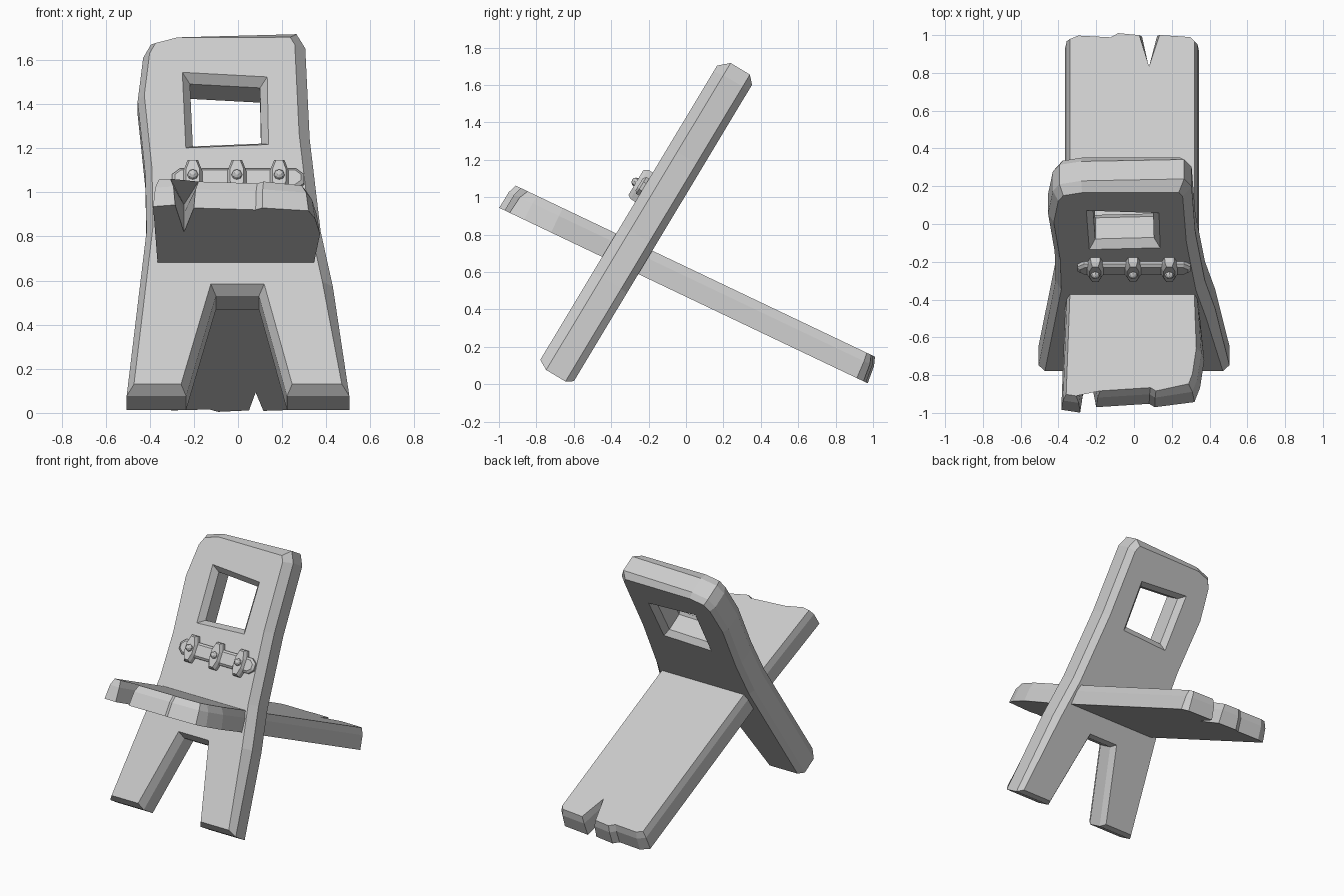
import bpy, bmesh, math
from mathutils import Vector, Matrix

cube = bpy.data.objects.get("Cube")
if cube:
    bpy.data.objects.remove(cube, do_unlink=True)

wood = bpy.data.materials.new("plain_grey")
wood.use_nodes = True
wood.diffuse_color = (0.6, 0.6, 0.6, 1)
wood.node_tree.nodes["Principled BSDF"].inputs["Base Color"].default_value = (0.6, 0.6, 0.6, 1)

# Plank frames: across, along, outward
X = Vector((1, 0, 0))
BACK = (X, Vector((0, 0.515, 0.857)), Vector((0, -0.857, 0.515)))
SEAT = (X, Vector((0, 0.903, -0.430)), Vector((0, 0.430, 0.903)))


def place(frame, a, b, c):
    return frame[0] * a + frame[1] * b + frame[2] * c


def inset(points, amount, weight):
    """Move a counter-clockwise outline inwards along its corner bisectors."""
    pts = [Vector(p) for p in points]
    result = []
    for i, p in enumerate(pts):
        d1 = (p - pts[i - 1]).normalized()
        d2 = (pts[(i + 1) % len(pts)] - p).normalized()
        n1, n2 = Vector((-d1.y, d1.x)), Vector((-d2.y, d2.x))
        miter = (n1 + n2) / max(1 + n1.dot(n2), 0.5)
        result.append(p + miter * amount * weight(p))
    return result


def make(name, bm):
    bmesh.ops.recalc_face_normals(bm, faces=bm.faces)
    mesh = bpy.data.meshes.new(name)
    bm.to_mesh(mesh)
    bm.free()
    obj = bpy.data.objects.new(name, mesh)
    mesh.materials.append(wood)
    bpy.context.collection.objects.link(obj)
    return obj


def loft(name, frame, outline, layers, weight=lambda p: 1):
    """Stack inset copies of an outline; each layer is (height, inset)."""
    bm = bmesh.new()
    rings = [[bm.verts.new(place(frame, p.x, p.y, h)) for p in inset(outline, k, weight)]
             for h, k in layers]
    for low, high in zip(rings, rings[1:]):
        for i in range(len(low)):
            j = (i + 1) % len(low)
            bm.faces.new((low[i], low[j], high[j], high[i]))
    caps = [bm.faces.new(rings[0][::-1]), bm.faces.new(rings[-1])]
    bmesh.ops.triangulate(bm, faces=caps)
    return make(name, bm)


# Upright back plank with two legs
back_outline = [(-0.505, -0.32), (-0.235, -0.32), (-0.10, 0.21), (0.095, 0.21),
                (0.222, -0.32), (0.505, -0.32), (0.43, 0.26), (0.375, 0.55),
                (0.325, 1.04), (0.305, 1.52), (0.265, 1.595), (-0.28, 1.575),
                (-0.395, 1.54), (-0.43, 1.47), (-0.455, 1.24), (-0.42, 0.85),
                (-0.415, 0.55)]
back = loft("back_plank", BACK, back_outline,
            [(0.522, 0.025), (0.56, 0), (0.68, 0), (0.735, 0.03)],
            lambda p: 1.6 if p.x > 0.25 and p.y > 0 else 1)

# Window opening, flared towards both faces
window = [(-0.205, 0.995), (0.105, 1.01), (0.10, 1.305), (-0.218, 1.325)]
cutter = loft("window_cutter", BACK, window,
              [(0.48, -0.033), (0.522, -0.033), (0.56, 0), (0.69, 0),
               (0.735, -0.033), (0.78, -0.033)])
cutter.hide_render = True
cut = back.modifiers.new("window", "BOOLEAN")
cut.object = cutter
cut.operation = "DIFFERENCE"
cut.solver = "EXACT"
bpy.context.view_layer.objects.active = back
bpy.ops.object.modifier_apply(modifier=cut.name)
bpy.data.objects.remove(cutter, do_unlink=True)

# Seat plank with split, broken ends
seat_outline = [(-0.385, -1.29), (-0.285, -1.307), (-0.245, -1.02), (-0.20, -1.275),
                (0.08, -1.255), (0.11, -1.275), (0.32, -1.245), (0.35, -1.16),
                (0.372, -1.0), (0.345, -0.7), (0.345, 0.81), (0.31, 0.85),
                (0.115, 0.865), (0.08, 0.67), (0.05, 0.86), (-0.09, 0.875),
                (-0.13, 0.85), (-0.30, 0.86), (-0.365, 0.83), (-0.365, -0.7)]
loft("seat_plank", SEAT, seat_outline, [(0.422, 0), (0.52, 0.01), (0.567, 0.028)],
     lambda p: 1.5 if p.x > 0.3 and p.y < -0.7 else 0.9)

# Bar with tapered ends across the back
bar = [(-0.30, 0.765), (-0.265, 0.735), (0.265, 0.735), (0.30, 0.765),
       (0.30, 0.81), (0.265, 0.84), (-0.265, 0.84), (-0.30, 0.81)]
loft("clasp_bar", BACK, bar, [(0.725, 0), (0.752, 0), (0.765, 0.015)])

# Three brackets, each held by a round bolt
turn = Matrix([BACK[0], BACK[1], BACK[2]]).transposed().to_4x4()
for side, x in (("right", -0.205), ("middle", -0.005), ("left", 0.187)):
    plate = [(x - 0.025, 0.695), (x + 0.025, 0.695), (x + 0.045, 0.755), (x + 0.045, 0.82),
             (x + 0.025, 0.88), (x - 0.025, 0.88), (x - 0.045, 0.82), (x - 0.045, 0.755)]
    loft("bracket_" + side, BACK, plate, [(0.725, 0), (0.765, 0.002), (0.785, 0.014)])
    bm = bmesh.new()
    bmesh.ops.create_uvsphere(bm, u_segments=8, v_segments=6, radius=0.025,
                              matrix=Matrix.Translation(place(BACK, x, 0.788, 0.785)) @ turn)
    make("bolt_" + side, bm)
